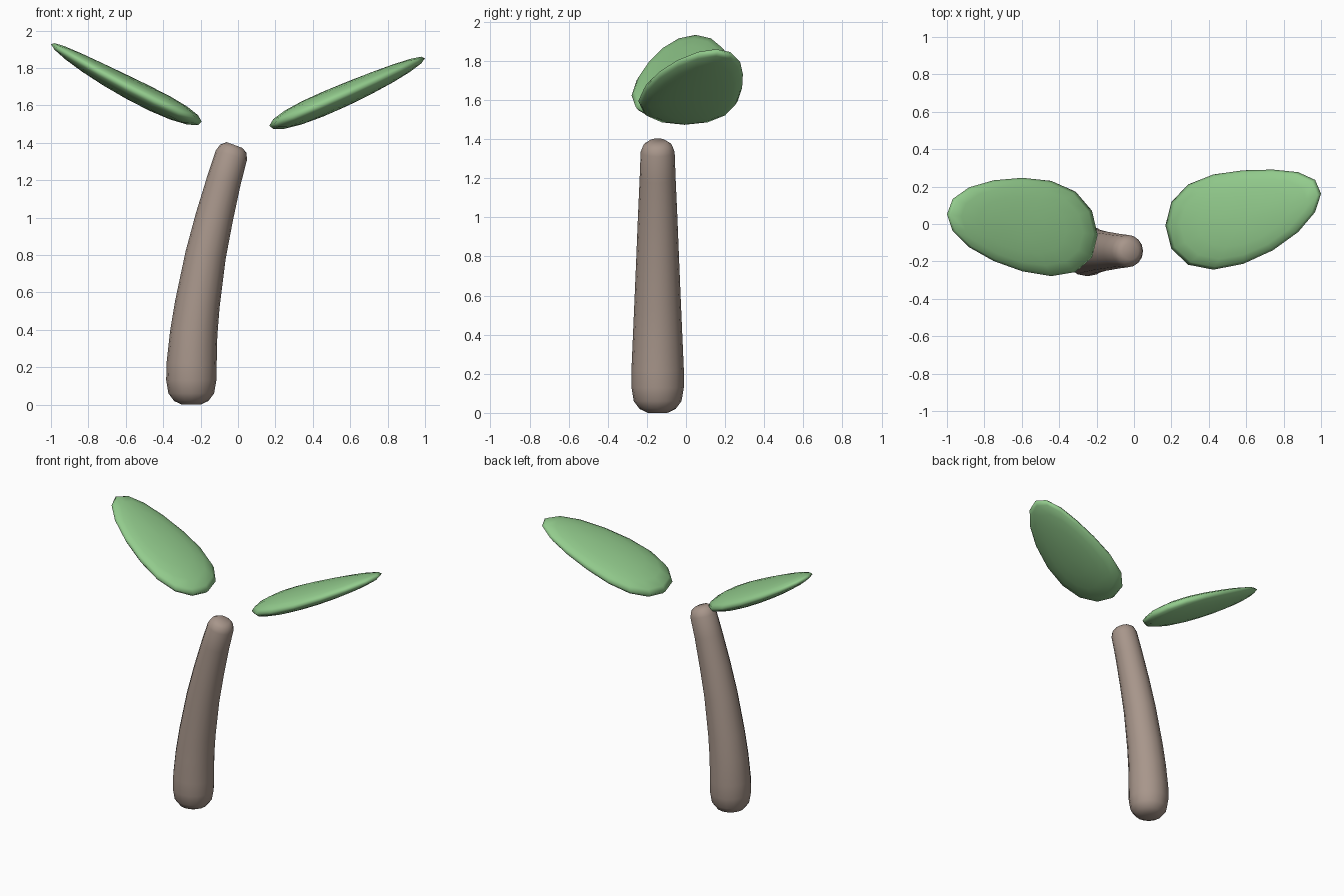
import bpy
import bmesh
from math import cos, sin, pi
from mathutils import Vector

cube = bpy.data.objects.get("Cube")
if cube:
    bpy.data.objects.remove(cube, do_unlink=True)


def material(name, rgb):
    mat = bpy.data.materials.new(name)
    mat.use_nodes = True
    mat.diffuse_color = (*rgb, 1)
    mat.node_tree.nodes["Principled BSDF"].inputs["Base Color"].default_value = (*rgb, 1)
    return mat


def finish(bm, name, mat):
    bmesh.ops.recalc_face_normals(bm, faces=bm.faces)
    for face in bm.faces:
        face.smooth = True
    mesh = bpy.data.meshes.new(name)
    bm.to_mesh(mesh)
    bm.free()
    mesh.materials.append(mat)
    obj = bpy.data.objects.new(name, mesh)
    bpy.context.collection.objects.link(obj)
    return obj


bark = material("bark brown", (0.39, 0.305, 0.258))
leaf_green = material("leaf green", (0.29, 0.60, 0.265))


# Leaning trunk: rings (x, z, radius) swept along a bent spine
def build_trunk(rings, y, sides=16):
    bm = bmesh.new()
    loops = []
    for i, (x, z, r) in enumerate(rings):
        before, after = rings[max(i - 1, 0)], rings[min(i + 1, len(rings) - 1)]
        along = Vector((after[0] - before[0], 0, after[1] - before[1])).normalized()
        across = Vector((along.z, 0, -along.x))
        centre = Vector((x, y, z))
        angles = [2 * pi * k / sides for k in range(sides)]
        loops.append([bm.verts.new(centre + across * r * cos(a) + Vector((0, r * sin(a), 0)))
                      for a in angles])
    for low, high in zip(loops, loops[1:]):
        for k in range(sides):
            n = (k + 1) % sides
            bm.faces.new((low[k], low[n], high[n], high[k]))
    bm.faces.new(loops[0])
    bm.faces.new(loops[-1])
    return finish(bm, "trunk", bark)


build_trunk([(-0.25, 0.0, 0.05), (-0.25, 0.02, 0.092), (-0.25, 0.06, 0.122),
             (-0.25, 0.13, 0.134), (-0.248, 0.22, 0.134), (-0.237, 0.38, 0.127),
             (-0.217, 0.54, 0.12), (-0.173, 0.8, 0.109), (-0.127, 1.0, 0.101),
             (-0.075, 1.2, 0.092), (-0.035, 1.335, 0.087), (-0.025, 1.369, 0.073),
             (-0.018, 1.388, 0.045)], y=-0.145)


# Leaf: flattened sphere, broad at the base, narrowing to the raised tip
def build_leaf(name, side, centre, half_length, rise, sweep, bend, sag):
    bm = bmesh.new()
    bmesh.ops.create_uvsphere(bm, u_segments=16, v_segments=10, radius=1)
    for v in bm.verts:
        s, width, thick = v.co
        taper = 0.25 - 0.055 * s + 0.03 * s * s
        v.co = (centre[0] + side * half_length * s,
                centre[1] + sweep * s + bend * s * s + width * taper,
                centre[2] + rise * s - sag * (1 - s * s) + thick * taper * 0.26)
    return finish(bm, name, leaf_green)


build_leaf("left_leaf", 1, (0.584, 0.037, 1.672), 0.416, 0.18, 0.085, 0.04, 0.01)
build_leaf("right_leaf", -1, (-0.597, -0.003, 1.72), 0.403, 0.207, 0.055, 0.0, 0.02)
